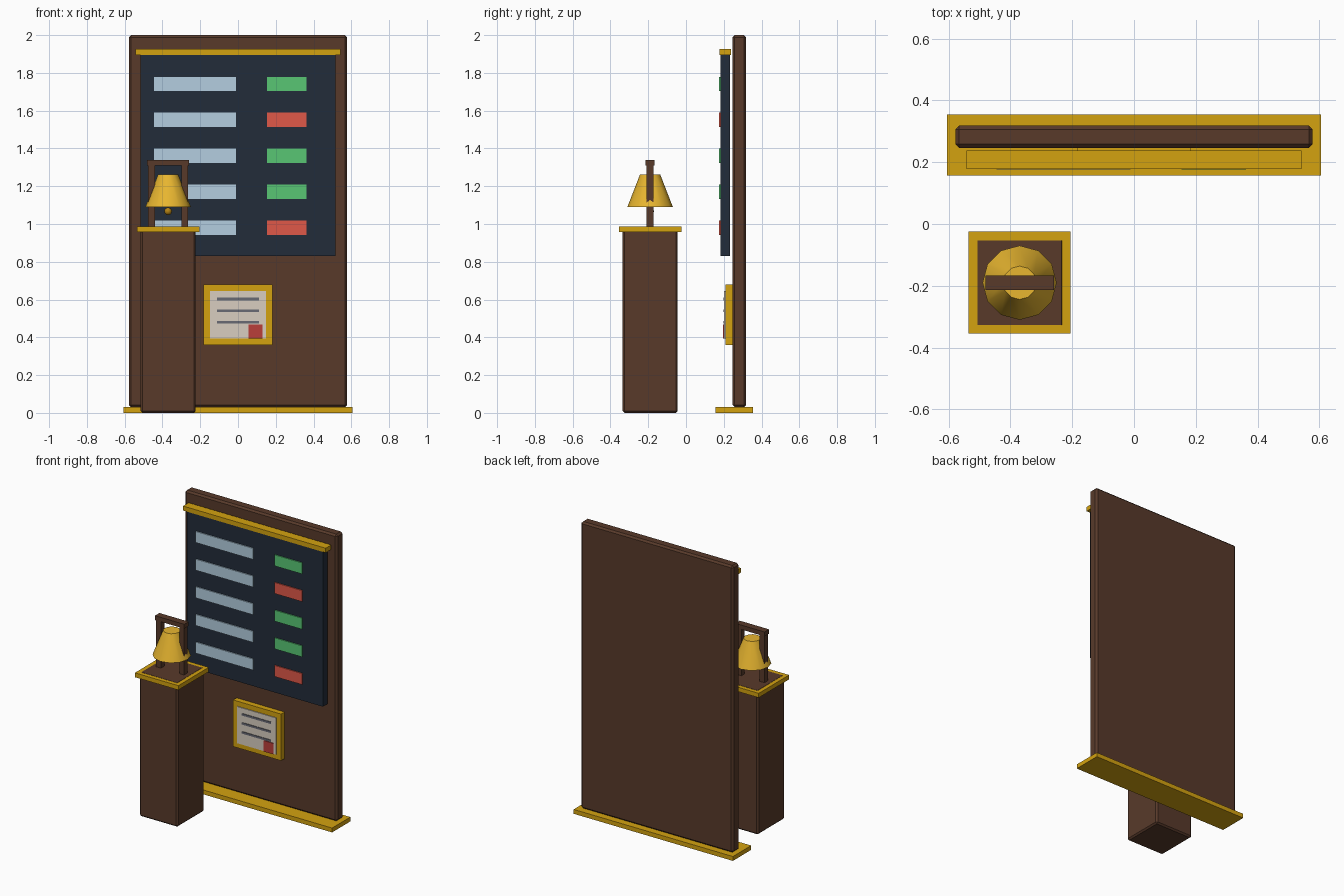
import bpy, bmesh
from mathutils import Matrix

if "Cube" in bpy.data.objects:
    bpy.data.objects.remove(bpy.data.objects["Cube"])


def material(name, rgb):
    lin = [((c / 255 + 0.055) / 1.055) ** 2.4 for c in rgb]
    m = bpy.data.materials.new(name)
    m.diffuse_color = (*lin, 1)
    m.use_nodes = True
    m.node_tree.nodes["Principled BSDF"].inputs["Base Color"].default_value = m.diffuse_color
    return m


WOOD = material("dark_wood", (88, 58, 42))
GOLD = material("gold", (212, 162, 16))
BRASS = material("bell_brass", (232, 182, 48))
DARK_BRASS = material("dark_brass", (180, 130, 20))
SCREEN = material("screen", (34, 44, 58))
BLUE = material("pale_blue", (180, 206, 224))
GREEN = material("green", (88, 198, 116))
RED = material("red", (224, 88, 72))
PAPER = material("paper", (216, 206, 192))
INK = material("ink", (104, 106, 116))
SEAL = material("seal_red", (186, 62, 58))


def finish(name, bm, mat):
    me = bpy.data.meshes.new(name)
    bm.to_mesh(me)
    bm.free()
    me.materials.append(mat)
    ob = bpy.data.objects.new(name, me)
    bpy.context.collection.objects.link(ob)
    return ob


def box(name, x, y, z, mat, bevel=0):
    """Box from (min, max) ranges on each axis."""
    bm = bmesh.new()
    size = [b - a for a, b in (x, y, z)]
    mid = [(a + b) / 2 for a, b in (x, y, z)]
    bmesh.ops.create_cube(bm, size=1, matrix=Matrix.Translation(mid) @ Matrix.Diagonal((*size, 1)))
    ob = finish(name, bm, mat)
    if bevel:
        mod = ob.modifiers.new("bevel", 'BEVEL')
        mod.width, mod.segments = bevel, 1
    return ob


def around(c, half):
    return (c - half, c + half)


# Back board on its plinth
box("plinth", (-0.605, 0.605), (0.157, 0.355), (0, 0.03), GOLD)
box("back_board", (-0.578, 0.578), (0.246, 0.318), (0.03, 2.0), WOOD, 0.012)

# Display with top rail and status rows
box("display", (-0.517, 0.517), (0.183, 0.232), (0.83, 1.9), SCREEN)
box("display_rail", (-0.542, 0.542), (0.178, 0.238), (1.896, 1.927), GOLD)
for i, status in enumerate((GREEN, RED, GREEN, GREEN, RED)):
    z = around(1.741 - 0.19 * i, 0.038)
    box(f"row_bar_{i}", (-0.445, -0.011), (0.176, 0.186), z, BLUE)
    box(f"status_bar_{i}", (0.153, 0.362), (0.176, 0.186), z, status)

# Framed certificate
box("certificate_frame", (-0.183, 0.182), (0.208, 0.25), (0.36, 0.68), GOLD)
box("certificate_paper", (-0.149, 0.148), (0.202, 0.212), (0.394, 0.646), PAPER)
for i in range(3):
    box(f"certificate_line_{i}", (-0.111, 0.111), (0.198, 0.206), around(0.603 - 0.062 * i, 0.007), INK)
box("certificate_seal", (0.056, 0.13), (0.197, 0.206), (0.394, 0.469), SEAL)

# Pedestal, with its top showing through the cap
CX, CY = -0.37, -0.19
box("pedestal", around(CX, 0.146), around(CY, 0.146), (0, 0.988), WOOD, 0.01)
box("pedestal_cap", around(CX, 0.165), around(CY, 0.165), (0.957, 0.987), GOLD)

# Bell frame
for side, sx in (("left", -1), ("right", 1)):
    box(f"bell_post_{side}", around(CX + sx * 0.088, 0.018), around(CY, 0.018), (0.98, 1.315), WOOD)
box("bell_crossbar", around(CX, 0.111), around(CY, 0.024), (1.31, 1.34), WOOD)

# Bell and clapper
bm = bmesh.new()
bmesh.ops.create_cone(bm, cap_ends=True, segments=12, radius1=0.12, radius2=0.054, depth=0.17,
                      matrix=Matrix.Translation((CX, CY, 1.176)))
for f in bm.faces:
    f.smooth = len(f.verts) == 4
for e in bm.edges:
    e.smooth = all(f.smooth for f in e.link_faces)
finish("bell", bm, BRASS)

bm = bmesh.new()
bmesh.ops.create_uvsphere(bm, u_segments=12, v_segments=8, radius=0.02,
                          matrix=Matrix.Translation((CX, CY, 1.067)))
for f in bm.faces:
    f.smooth = True
finish("clapper", bm, DARK_BRASS)
